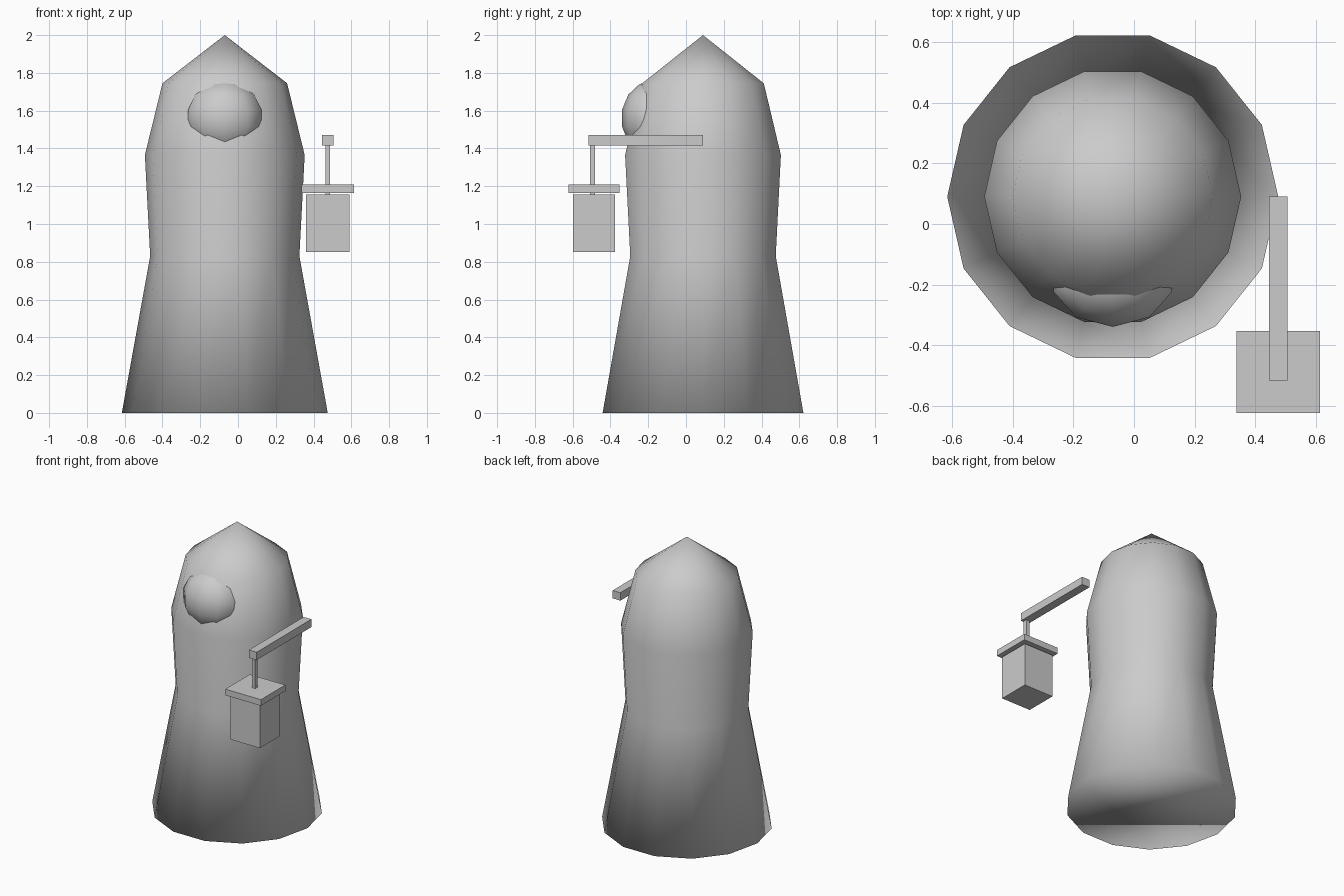
import bpy, bmesh, math

if "Cube" in bpy.data.objects:
    bpy.data.objects.remove(bpy.data.objects["Cube"])

grey = bpy.data.materials.new("plain grey")
grey.diffuse_color = (0.6, 0.6, 0.6, 1)
grey.use_nodes = True
grey.node_tree.nodes["Principled BSDF"].inputs["Base Color"].default_value = grey.diffuse_color


def finish(name, bm, smooth):
    bmesh.ops.recalc_face_normals(bm, faces=bm.faces)
    for f in bm.faces:
        f.smooth = smooth
    me = bpy.data.meshes.new(name)
    bm.to_mesh(me)
    bm.free()
    me.materials.append(grey)
    ob = bpy.data.objects.new(name, me)
    bpy.context.collection.objects.link(ob)
    return ob


def box(name, x, y, z):
    """Box from (min, max) ranges."""
    bm = bmesh.new()
    bmesh.ops.create_cube(bm, size=1)
    for v in bm.verts:
        v.co = [(lo + hi) / 2 + c * (hi - lo) for c, (lo, hi) in zip(v.co, (x, y, z))]
    return finish(name, bm, False)


CX, CY, SIDES = -0.07, 0.09, 14

# Hooded cloak: 14-sided turned profile closed by a point and a base
bm = bmesh.new()
rings = []
for r, z in [(0.545, 0), (0.395, 0.83), (0.423, 1.365), (0.33, 1.745)]:
    rings.append([bm.verts.new((CX + r * math.cos(2 * math.pi * i / SIDES),
                                CY + r * math.sin(2 * math.pi * i / SIDES), z))
                  for i in range(SIDES)])
tip = bm.verts.new((CX, CY, 2))
bm.faces.new(rings[0][::-1])
for i in range(SIDES):
    j = (i + 1) % SIDES
    for a, b in zip(rings, rings[1:]):
        bm.faces.new((a[i], a[j], b[j], b[i]))
    bm.faces.new((rings[-1][i], rings[-1][j], tip))
finish("cloak", bm, True)

# Face: low-poly ellipsoid sunk into the hood
bm = bmesh.new()
bmesh.ops.create_uvsphere(bm, u_segments=10, v_segments=7, radius=1)
for v in bm.verts:
    v.co = (CX + v.co.x * 0.21, -0.173 + v.co.y * 0.17, 1.56 + v.co.z * 0.2)
finish("face", bm, True)

# Lantern hanging from a short arm
LX, LY = 0.475, -0.487


def around(c, half):
    return (c - half, c + half)


box("lantern_arm", around(LX, 0.03), (-0.515, 0.09), (1.415, 1.47))
box("lantern_rod", around(LX, 0.013), around(-0.494, 0.013), (1.15, 1.415))
box("lantern_lid", around(LX, 0.138), around(LY - 0.0, 0.135), (1.165, 1.208))
box("lantern_body", around(LX, 0.114), around(LY, 0.112), (0.853, 1.155))
